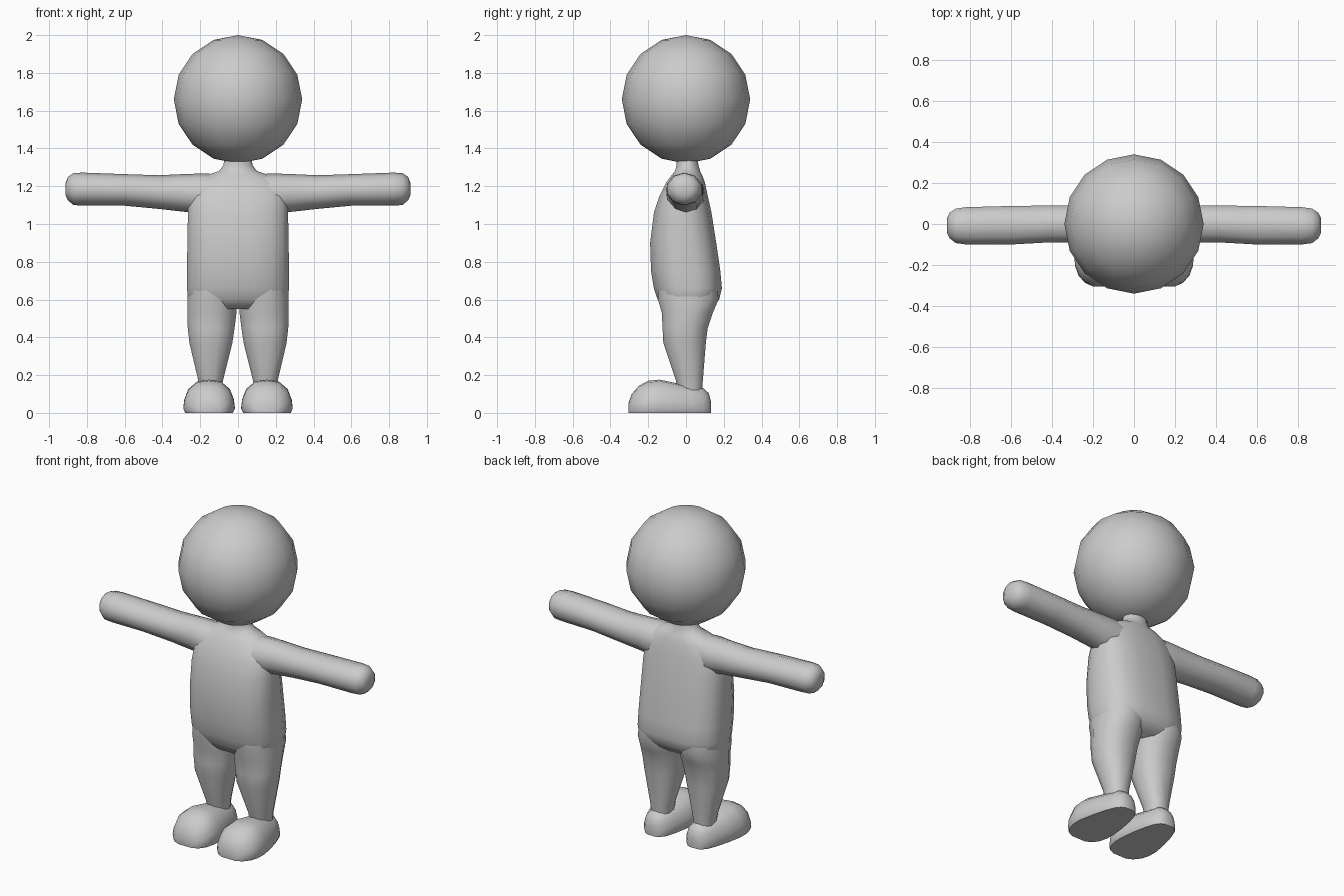
import bpy, bmesh, math
from mathutils import Vector

if "Cube" in bpy.data.objects:
    bpy.data.objects.remove(bpy.data.objects["Cube"])

grey = bpy.data.materials.new("plain grey")
grey.diffuse_color = (0.6, 0.6, 0.6, 1)
grey.use_nodes = True
grey.node_tree.nodes["Principled BSDF"].inputs["Base Color"].default_value = grey.diffuse_color


def finish(name, bm, angle=60):
    bmesh.ops.recalc_face_normals(bm, faces=bm.faces)
    mesh = bpy.data.meshes.new(name)
    bm.to_mesh(mesh)
    bm.free()
    mesh.materials.append(grey)
    obj = bpy.data.objects.new(name, mesh)
    bpy.context.collection.objects.link(obj)
    bpy.ops.object.select_all(action='DESELECT')
    obj.select_set(True)
    bpy.context.view_layer.objects.active = obj
    bpy.ops.object.shade_smooth_by_angle(angle=math.radians(angle))
    return obj


def loft(name, rings, angle=60):
    """Skin a list of equal-length point rings and cap both ends."""
    bm = bmesh.new()
    loops = [[bm.verts.new(p) for p in ring] for ring in rings]
    n = len(loops[0])
    for a, b in zip(loops, loops[1:]):
        for i in range(n):
            j = (i + 1) % n
            bm.faces.new((a[i], a[j], b[j], b[i]))
    bm.faces.new(loops[0])
    bm.faces.new(loops[-1])
    return finish(name, bm, angle)


def oval(n, power=2.0):
    """Unit superellipse points."""
    pts = []
    for i in range(n):
        t = 2 * math.pi * (i + 0.5) / n
        c, s = math.cos(t), math.sin(t)
        pts.append((math.copysign(abs(c) ** (2 / power), c),
                    math.copysign(abs(s) ** (2 / power), s)))
    return pts


def level(z, x0, x1, y0, y1, n=16, power=2.0):
    """Horizontal ring filling the given x and y extents."""
    pts = oval(n, power)
    mx, my = max(p[0] for p in pts), max(p[1] for p in pts)
    return [Vector(((x0 + x1) / 2 + c / mx * (x1 - x0) / 2,
                    (y0 + y1) / 2 + s / my * (y1 - y0) / 2, z)) for c, s in pts]


# head
bm = bmesh.new()
bmesh.ops.create_uvsphere(bm, u_segments=16, v_segments=8, radius=0.34)
bmesh.ops.translate(bm, verts=bm.verts, vec=(0, 0, 1.66))
finish("head", bm)

# torso and neck: height, half width, front, back, squareness
torso = [(0.55, 0.235, -0.11, 0.12, 2.6), (0.6, 0.265, -0.15, 0.175, 2.8),
         (0.66, 0.27, -0.17, 0.19, 2.8), (0.75, 0.27, -0.185, 0.182, 2.8),
         (0.9, 0.268, -0.19, 0.16, 2.8), (1.06, 0.265, -0.17, 0.135, 2.7),
         (1.15, 0.26, -0.14, 0.115, 2.6), (1.22, 0.235, -0.105, 0.1, 2.4),
         (1.26, 0.16, -0.075, 0.085, 2.2), (1.28, 0.1, -0.058, 0.075, 2.0),
         (1.31, 0.078, -0.05, 0.066, 2.0), (1.35, 0.07, -0.05, 0.062, 2.0)]
loft("torso", [level(z, -w, w, f, b, 16, p) for z, w, f, b, p in torso])

# arm: x, bottom, top, front, back
arm = [(0.1, 1.05, 1.265, -0.1, 0.09), (0.2, 1.05, 1.267, -0.105, 0.095),
       (0.27, 1.063, 1.265, -0.09, 0.09), (0.42, 1.08, 1.258, -0.09, 0.09),
       (0.6, 1.097, 1.264, -0.1, 0.088), (0.82, 1.098, 1.272, -0.1, 0.082),
       (0.87, 1.1, 1.27, -0.093, 0.075), (0.9, 1.125, 1.25, -0.07, 0.055),
       (0.912, 1.15, 1.22, -0.045, 0.03)]
# leg: height, inner x, outer x, front, back
leg = [(0.12, 0.085, 0.205, -0.045, 0.085), (0.17, 0.08, 0.21, -0.053, 0.089),
       (0.37, 0.03, 0.257, -0.12, 0.105), (0.45, 0.018, 0.266, -0.124, 0.115),
       (0.53, 0.008, 0.268, -0.128, 0.142), (0.6, 0.003, 0.268, -0.148, 0.172),
       (0.68, 0.0, 0.26, -0.15, 0.165)]
# foot: y, centre x, half width, height
foot = [(-0.305, 0.15, 0.05, 0.05), (-0.287, 0.15, 0.09, 0.1),
        (-0.25, 0.152, 0.12, 0.143), (-0.2, 0.153, 0.136, 0.17),
        (-0.14, 0.153, 0.137, 0.176), (-0.05, 0.15, 0.122, 0.157),
        (0.03, 0.147, 0.102, 0.142), (0.09, 0.145, 0.08, 0.132),
        (0.12, 0.144, 0.055, 0.105), (0.132, 0.144, 0.03, 0.06)]
# foot cross-section: flat sole with a domed top
dome = [(-0.92, 0), (-1, 0.13), (-0.96, 0.4), (-0.8, 0.72), (-0.45, 0.95), (0, 1),
        (0.45, 0.95), (0.8, 0.72), (0.96, 0.4), (1, 0.13), (0.92, 0)]

for side, s in (("left", 1), ("right", -1)):
    rings = []
    for x, z0, z1, y0, y1 in arm:
        rings.append([Vector((s * x, p.x, p.y)) for p in level(0, y0, y1, z0, z1, 10)])
    loft(side + "_arm", rings)
    rings = []
    for z, a, b, y0, y1 in leg:
        rings.append([Vector((s * p.x, p.y, p.z)) for p in level(z, a, b, y0, y1, 12, 2.3)])
    loft(side + "_leg", rings)
    loft(side + "_foot", [[Vector((s * (cx + u * w), y, v * h)) for u, v in dome]
                          for y, cx, w, h in foot], 50)
